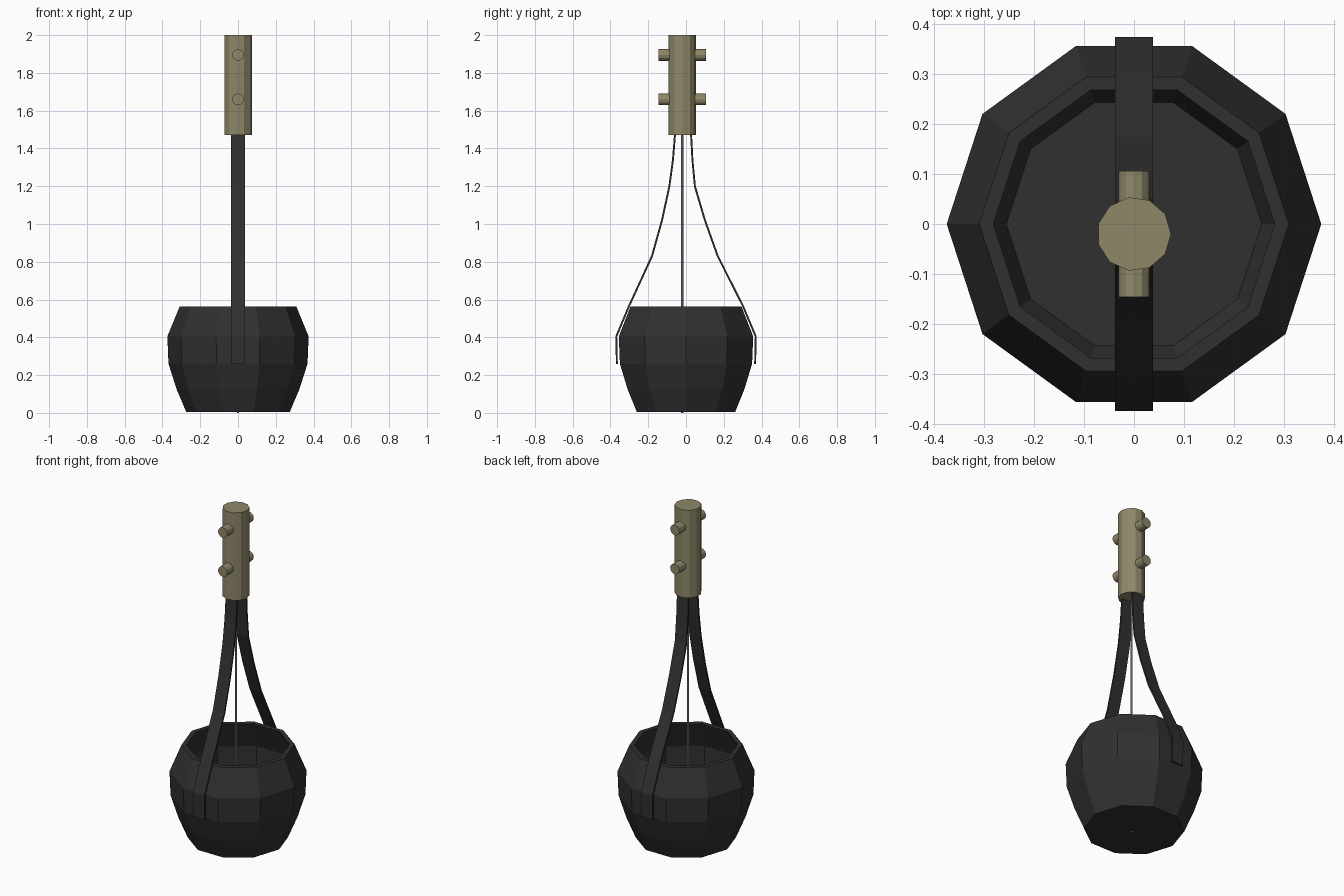
import bpy, bmesh, math
from mathutils import Vector

if "Cube" in bpy.data.objects:
    bpy.data.objects.remove(bpy.data.objects["Cube"])


def material(name, rgb):
    m = bpy.data.materials.new(name)
    m.diffuse_color = (*rgb, 1)
    m.use_nodes = True
    m.node_tree.nodes["Principled BSDF"].inputs["Base Color"].default_value = m.diffuse_color
    return m


black = material("black", (0.03, 0.03, 0.03))
olive = material("olive brown", (0.275, 0.245, 0.14))
grey = material("light grey", (0.36, 0.36, 0.36))


def finish(name, bm, mat):
    bmesh.ops.recalc_face_normals(bm, faces=bm.faces)
    me = bpy.data.meshes.new(name)
    bm.to_mesh(me)
    bm.free()
    ob = bpy.data.objects.new(name, me)
    bpy.context.collection.objects.link(ob)
    me.materials.append(mat)
    return ob


def loft(name, rings, mat):
    """Join equal-length rings of points with quads and cap both ends."""
    bm = bmesh.new()
    loops = [[bm.verts.new(p) for p in ring] for ring in rings]
    n = len(loops[0])
    for a, b in zip(loops, loops[1:]):
        for i in range(n):
            j = (i + 1) % n
            bm.faces.new((a[i], a[j], b[j], b[i]))
    bm.faces.new(loops[0])
    bm.faces.new(loops[-1])
    return finish(name, bm, mat)


def ring(r, z, n, y=0.0):
    return [(r * math.cos(2 * math.pi * i / n), y + r * math.sin(2 * math.pi * i / n), z)
            for i in range(n)]


# Ten-sided hollow bowl: outside going up, over the rim, inside going down
bowl = [(0.274, 0.005), (0.325, 0.125), (0.368, 0.26), (0.374, 0.405), (0.309, 0.563),
        (0.281, 0.563), (0.345, 0.40), (0.34, 0.27), (0.297, 0.14), (0.255, 0.04)]
loft("bowl", [ring(r, z, 10) for r, z in bowl], black)

# Grip
AXIS = -0.02
loft("grip", [ring(0.074, z, 11, AXIS) for z in (1.472, 2.0)], olive)

# Pegs through the grip
for i, z in enumerate((1.66, 1.895)):
    pts = ring(0.031, 0, 12)
    loft(f"peg_{i + 1}", [[(p[0], y, z + p[1]) for p in pts] for y in (-0.146, 0.106)], olive)

# Centre rod
loft("centre_rod", [ring(0.006, z, 8, AXIS) for z in (0.0, 1.5)], grey)


# Straps: flat ribbons swept along a (y, z) path
def strap(name, path, half=0.038, t=0.010):
    pts = [Vector(p) for p in path]
    rings = []
    for i, p in enumerate(pts):
        d = (pts[min(i + 1, len(pts) - 1)] - pts[max(i - 1, 0)]).normalized()
        nrm = Vector((d.y, -d.x)) * t / 2
        a, b = p + nrm, p - nrm
        rings.append([(-half, *a), (half, *a), (half, *b), (-half, *b)])
    loft(name, rings, black)


lower = [(0.302, 0.565), (0.369, 0.405), (0.366, 0.26)]   # part lying on the bowl
strap("back_strap", [(0.026, 1.49), (0.034, 1.34), (0.047, 1.20), (0.10, 1.02),
                     (0.168, 0.83)] + lower)
strap("front_strap", [(-0.057, 1.49), (-0.069, 1.34), (-0.088, 1.20), (-0.127, 1.02),
                      (-0.180, 0.83)] + [(-y, z) for y, z in lower])

# Shift everything so the bowl rests on the floor
for ob in bpy.data.objects:
    if ob.name == "centre_rod":
        continue
    ob.location.z = 0.0
